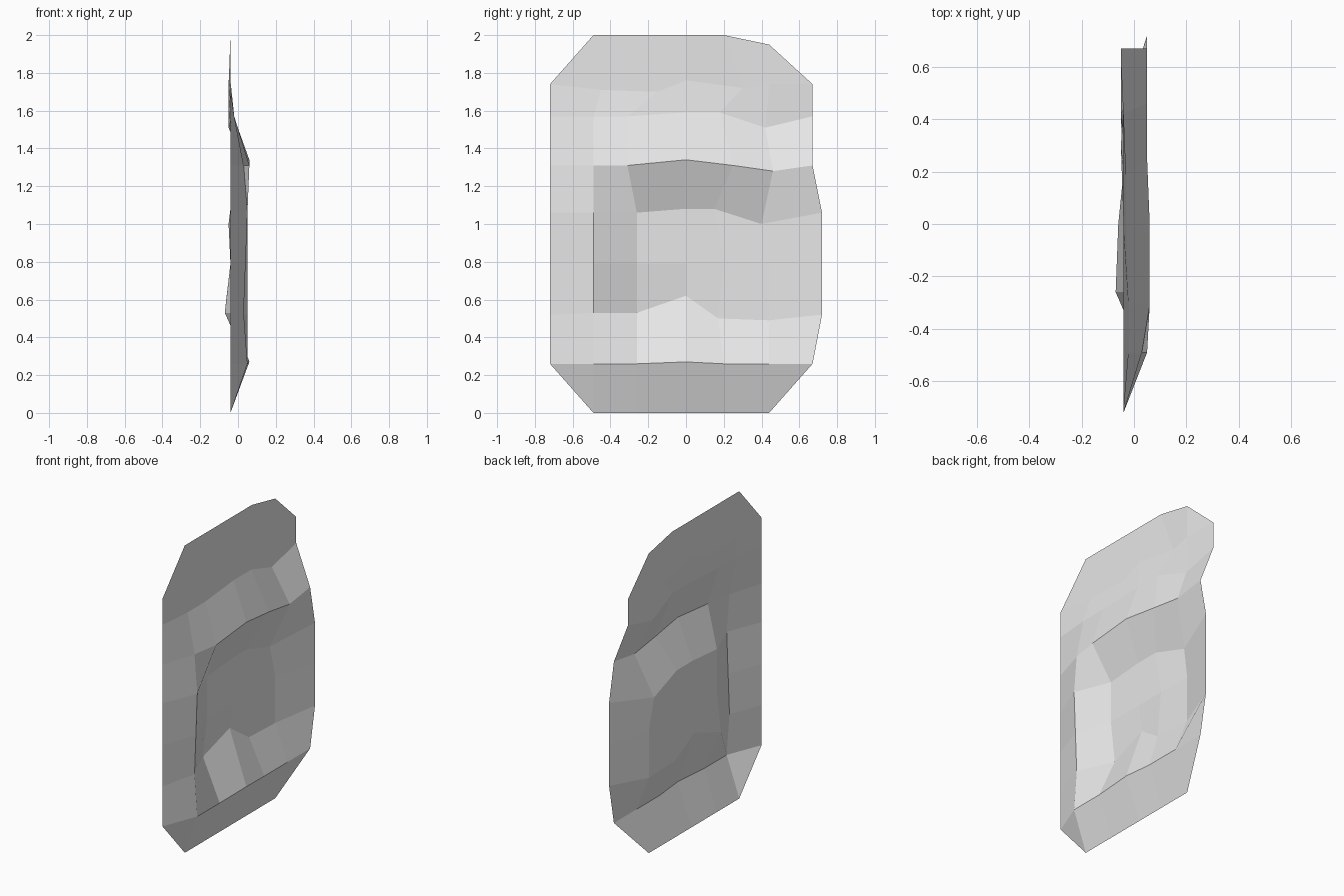
import bpy
import bmesh

old_cube = bpy.data.objects.get("Cube")
if old_cube:
    bpy.data.objects.remove(old_cube, do_unlink=True)

# One plain stone-grey material
grey = bpy.data.materials.new("plain_grey")
grey.use_nodes = True
colour = (0.8, 0.8, 0.8, 1.0)
grey.diffuse_color = colour
grey.node_tree.nodes["Principled BSDF"].inputs["Base Color"].default_value = colour

# Regular grid lines across the panel (y) and up the panel (z)
columns = [-0.72, -0.49, -0.26, 0.0, 0.2, 0.44, 0.67]
rows = [0.0, 0.26, 0.52, 0.79, 1.06, 1.31, 1.57, 1.74, 2.0]
last_column, last_row = len(columns) - 1, len(rows) - 1
LOW_RIM, HIGH_RIM = 1, 5
BACK, RAISED = -0.04, 0.05

# Hand-worn irregularities, in hundredths: (column, row) -> (x, y, z)
worn = {
    (1, 2): (-2, 0, 1), (1, 3): (-1, 0, 0), (1, 5): (-2, 0, 0),
    (2, 2): (-3, 0, 1), (3, 2): (-2, 0, 10), (4, 2): (0, -3, -2), (5, 2): (0, 0, -3),
    (3, 1): (1, 0, 1), (3, 4): (0, -1, 2), (4, 4): (0, -5, 2), (5, 4): (-1, -4, -6),
    (2, 5): (1, -5, 0), (3, 5): (1, 0, 3), (4, 5): (0, 5, 0), (5, 5): (0, 2, -3),
    (1, 6): (2, 0, 0), (2, 6): (2, -5, 0), (3, 6): (1, 0, 2), (4, 6): (1, -2, 2),
    (5, 6): (-1, -2, -6), (1, 7): (0, 4, -3), (2, 7): (0, 11, -4), (3, 7): (0, 0, 2),
    (4, 7): (-1, 10, -2), (6, 7): (-1, 0, 0), (6, 6): (-1, 0, 0), (5, 8): (0, 0, -5),
    (6, 2): (0, 5, 0), (6, 3): (0, 5, 0), (6, 4): (0, 5, 0),
}


def is_raised(column, row):
    """The rim stands forward; the outer border and the recess lie back."""
    if column == 0 or not LOW_RIM <= row <= HIGH_RIM:
        return False
    return row in (LOW_RIM, HIGH_RIM) or column in (1, last_column)


def is_cut_corner(column, row):
    return column in (0, last_column) and row in (0, last_row)


# Panel: a bent sheet with clipped corners and a recess inside the rim
bm = bmesh.new()
grid = {}
for c, y in enumerate(columns):
    for r, z in enumerate(rows):
        if is_cut_corner(c, r):
            continue
        dx, dy, dz = (n / 100 for n in worn.get((c, r), (0, 0, 0)))
        x = RAISED if is_raised(c, r) else BACK
        grid[c, r] = bm.verts.new((x + dx, y + dy, z + dz))

for c in range(last_column):
    for r in range(last_row):
        ring = [(c, r), (c + 1, r), (c + 1, r + 1), (c, r + 1)]
        bm.faces.new([grid[key] for key in ring if key in grid])

mesh = bpy.data.meshes.new("recessed_panel")
bm.to_mesh(mesh)
bm.free()
mesh.materials.append(grey)
panel = bpy.data.objects.new("recessed_panel", mesh)
bpy.context.collection.objects.link(panel)
